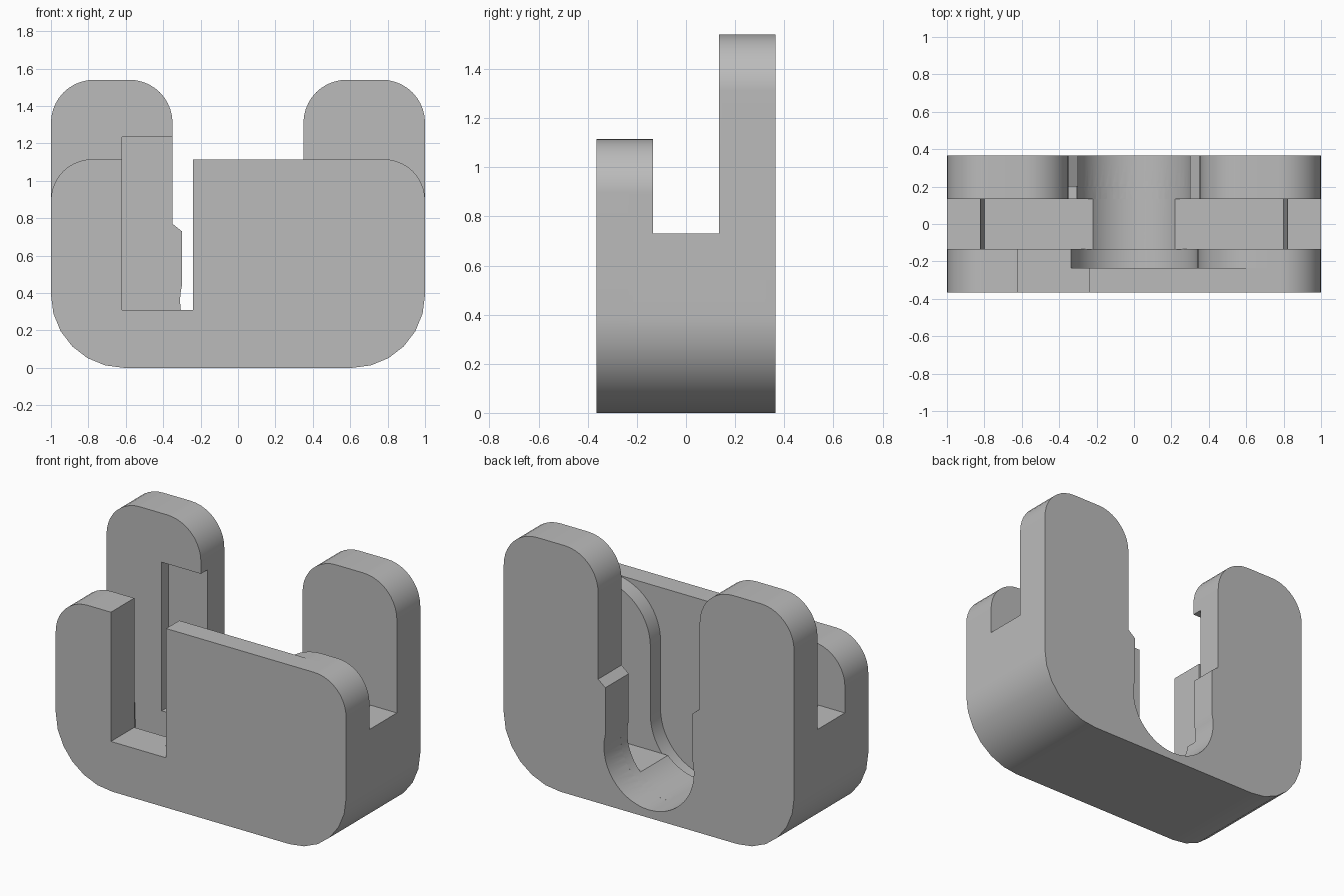
import bpy, bmesh
from math import radians, degrees, asin, cos, sin

cube = bpy.data.objects.get("Cube")
if cube:
    bpy.data.objects.remove(cube, do_unlink=True)

grey = bpy.data.materials.new("plain grey")
grey.use_nodes = True
colour = (0.5, 0.5, 0.5, 1)
grey.diffuse_color = colour
grey.node_tree.nodes["Principled BSDF"].inputs["Base Color"].default_value = colour


def arc(x, z, r, start, end, steps=10):
    angles = [radians(start + (end - start) * i / steps) for i in range(steps + 1)]
    return [(x + r * cos(a), z + r * sin(a)) for a in angles]


def mirror(points):
    return [(-x, z) for x, z in reversed(points)]


def slab(name, y0, y1, outline):
    """Extrude an x-z outline from y0 to y1."""
    bm = bmesh.new()
    face = bm.faces.new([bm.verts.new((x, y0, z)) for x, z in outline])
    ext = bmesh.ops.extrude_face_region(bm, geom=[face])
    moved = [v for v in ext["geom"] if isinstance(v, bmesh.types.BMVert)]
    bmesh.ops.translate(bm, verts=moved, vec=(0, y1 - y0, 0))
    bmesh.ops.remove_doubles(bm, verts=bm.verts, dist=1e-5)
    bmesh.ops.recalc_face_normals(bm, faces=bm.faces)
    mesh = bpy.data.meshes.new(name)
    bm.to_mesh(mesh)
    bm.free()
    mesh.materials.append(grey)
    obj = bpy.data.objects.new(name, mesh)
    bpy.context.collection.objects.link(obj)
    return obj


def channel(r, right_z, left_z):
    """Round channel floor, from a height on the right to one on the left."""
    zc = 0.36
    right = degrees(asin((right_z - zc) / r))
    left = degrees(asin((left_z - zc) / r))
    return arc(0, zc, r, right, -180 - left, 28)


# Shared outline pieces
foot_right = arc(0.61, 0.39, 0.39, 270, 360, 6)
foot = mirror(foot_right) + foot_right
low, high, sill = 1.115, 1.54, 0.31
shoulder = arc(0.78, low - 0.22, 0.22, 0, 90)
tower = arc(0.77, high - 0.23, 0.23, 0, 90) + arc(0.58, high - 0.23, 0.23, 90, 180)
step = [(0.35, 0.77), (0.30, 0.73)]
pit = [(1, 0.73), (0.82, 0.73), (0.80, 0.14)]
window = [(-0.62, sill), (-0.62, low)]

# Front plate with its open window
front = foot + shoulder + [(-0.24, low), (-0.24, sill)] + window + mirror(shoulder)
# Inner half of the front plate with the flared pocket
flare = arc(0.67, low - 0.33, 0.33, 90, 180, 14)
pocket = foot + shoulder + flare + channel(0.34, 0.36, sill) + window + mirror(shoulder)
# Low middle with a deep pit
middle = foot + pit + channel(0.31, 0.14, 0.14) + mirror(pit)
# Back plate with two towers, its inner face recessed behind the window
recess = [(-0.62, sill), (-0.62, 1.235), (-0.35, 1.235)]
inner = foot + tower + step + channel(0.31, 0.438, sill) + recess + mirror(tower)
back = foot + tower + step + channel(0.31, 0.438, 0.438) + mirror(step) + mirror(tower)

body = slab("bracket_body", -0.365, -0.235, front)
layers = [
    slab("pocket_layer", -0.235, -0.135, pocket),
    slab("middle_layer", -0.135, 0.135, middle),
    slab("recess_layer", 0.135, 0.20, inner),
    slab("back_layer", 0.20, 0.365, back),
]

# Fuse the layers into one solid
bpy.context.view_layer.objects.active = body
body.select_set(True)
for layer in layers:
    mod = body.modifiers.new("fuse", "BOOLEAN")
    mod.operation = "UNION"
    mod.solver = "EXACT"
    mod.object = layer
    bpy.ops.object.modifier_apply(modifier=mod.name)
    bpy.data.objects.remove(layer, do_unlink=True)

# Merge the coplanar strips, then smooth the rounded parts
bm = bmesh.new()
bm.from_mesh(body.data)
bmesh.ops.remove_doubles(bm, verts=bm.verts, dist=1e-4)
bmesh.ops.dissolve_limit(bm, angle_limit=radians(0.5), verts=bm.verts, edges=bm.edges)
bm.to_mesh(body.data)
bm.free()
bpy.ops.object.shade_smooth_by_angle(angle=radians(30))
weighted = body.modifiers.new("even shading", "WEIGHTED_NORMAL")
weighted.keep_sharp = True
